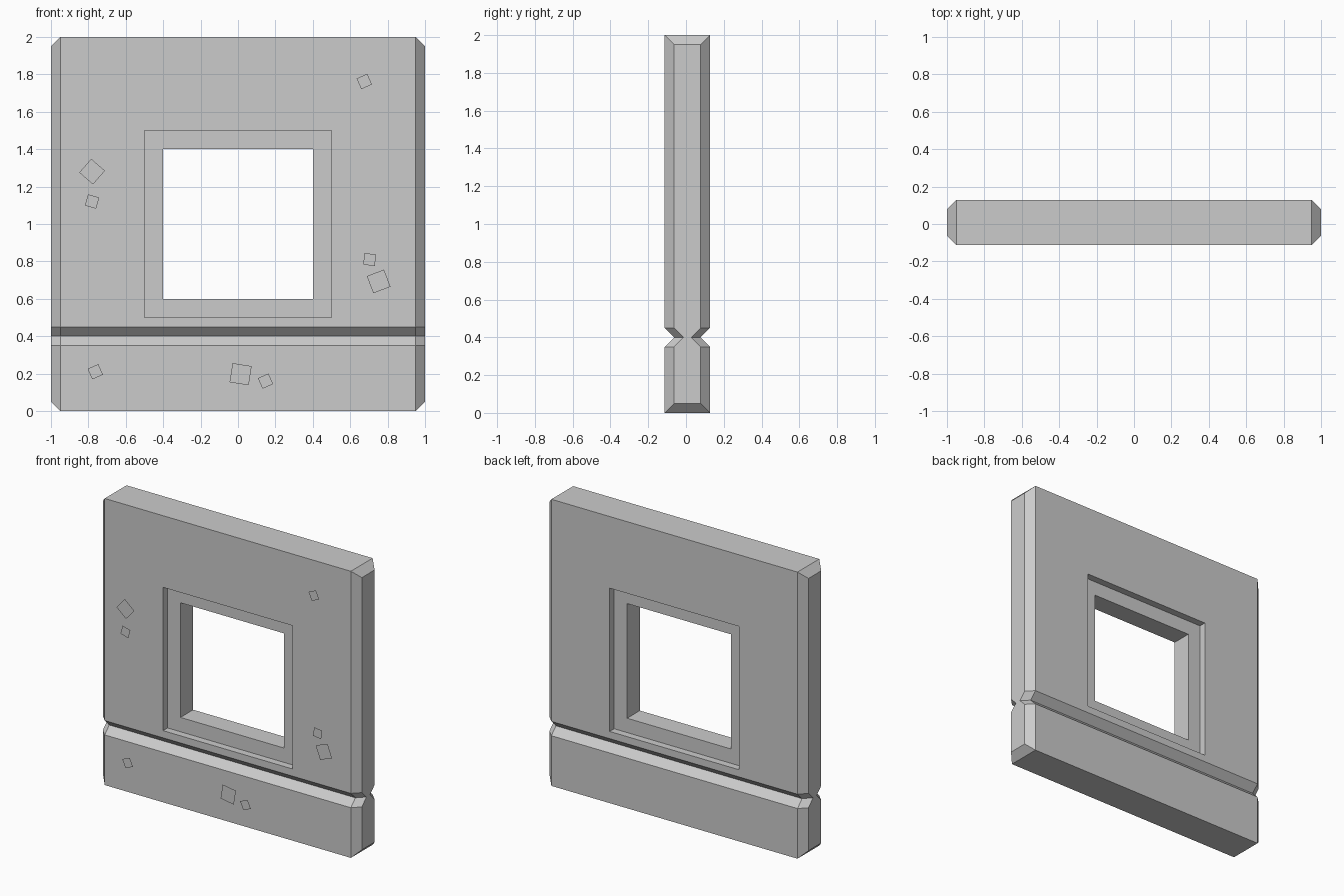
import bpy, bmesh, math
from mathutils import Matrix, Vector

if "Cube" in bpy.data.objects:
    bpy.data.objects.remove(bpy.data.objects["Cube"])

YC = 0.0075          # wall centre line in y
T = 0.12             # half thickness
C = 0.05             # chamfer and groove size
FRONT = -0.1275      # plane of the loose brick patches


def finish(name, bm):
    mesh = bpy.data.meshes.new(name)
    bm.to_mesh(mesh)
    bm.free()
    obj = bpy.data.objects.new(name, mesh)
    bpy.context.scene.collection.objects.link(obj)
    return obj


def box(name, center, size):
    bm = bmesh.new()
    bmesh.ops.create_cube(bm, size=1, matrix=Matrix.Translation(center) @ Matrix.Diagonal((*size, 1)))
    obj = finish(name, bm)
    obj.hide_render = True
    return obj


# Wall slab: grooved side profile, swept along x with chamfered ends
outer = [(T, 0), (T, 0.35), (T - C, 0.4), (T, 0.45), (T, 2)]
inner = [(y - C, min(max(z, C), 2 - C)) for y, z in outer]
bm = bmesh.new()
rings = []
for x, prof in ((-1, inner), (-1 + C, outer), (1 - C, outer), (1, inner)):
    loop = [(YC - y, z) for y, z in prof] + [(YC + y, z) for y, z in reversed(prof)]
    rings.append([bm.verts.new((x, y, z)) for y, z in loop])
n = len(rings[0])
for a, b in zip(rings, rings[1:]):
    for i in range(n):
        j = (i + 1) % n
        bm.faces.new((a[i], a[j], b[j], b[i]))
for ring in (rings[0], rings[-1]):
    for i in range(n // 2 - 1):
        bm.faces.new((ring[i], ring[i + 1], ring[n - 2 - i], ring[n - 1 - i]))
bmesh.ops.recalc_face_normals(bm, faces=bm.faces)
wall = finish("wall", bm)

# Window opening with a shallow recess on both faces
cutters = [box("window_hole", (0, YC, 1), (0.8, 1, 0.8))]
for side in (-1, 1):
    cutters.append(box("window_recess", (0, YC + side * T, 1), (1, 2 * C, 1)))
for cutter in cutters:
    mod = wall.modifiers.new("cut", 'BOOLEAN')
    mod.operation = 'DIFFERENCE'
    mod.solver = 'EXACT'
    mod.object = cutter
bpy.context.view_layer.objects.active = wall
for mod in list(wall.modifiers):
    bpy.ops.object.modifier_apply(modifier=mod.name)
for cutter in cutters:
    bpy.data.objects.remove(cutter)

# Flat square patches floating just in front of the wall: x, z, side, tilt
patches = [
    (-0.78, 1.28, 0.097, -41), (-0.78, 1.12, 0.062, -16),
    (0.675, 1.762, 0.062, 24), (0.704, 0.81, 0.062, -7),
    (0.752, 0.693, 0.098, 21), (-0.763, 0.21, 0.062, 24),
    (0.014, 0.197, 0.103, -9), (0.147, 0.16, 0.062, 24),
]
bm = bmesh.new()
for x, z, s, tilt in patches:
    place = (Matrix.Translation((x, FRONT, z))
             @ Matrix.Rotation(math.radians(-tilt), 4, 'Y')
             @ Matrix.Rotation(math.pi / 2, 4, 'X'))
    bmesh.ops.create_grid(bm, x_segments=1, y_segments=1, size=s / 2, matrix=place)
finish("wall_patches", bm)
